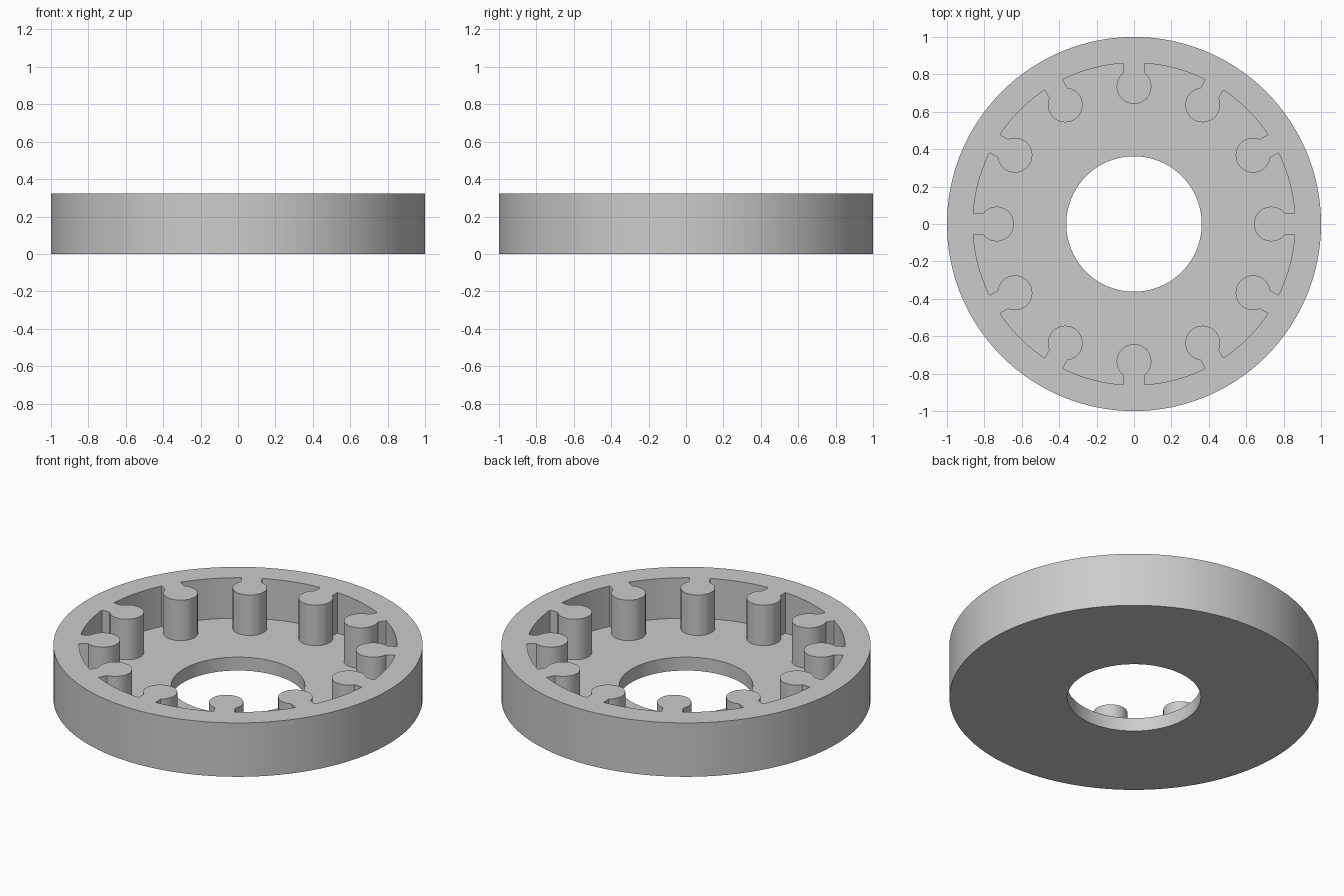
import bpy, bmesh
from math import sin, cos, pi, asin, sqrt
from mathutils import Matrix, Vector

if "Cube" in bpy.data.objects:
    bpy.data.objects.remove(bpy.data.objects["Cube"])

HEIGHT, FLOOR = 0.322, 0.08
OUTER, POCKET, BORE = 1.0, 0.861, 0.362
PINS, PIN_CENTRE, PIN_RADIUS, NECK = 12, 0.735, 0.093, 0.056


def arc(radius, start, end, steps):
    """Points on an arc about the origin, both ends included."""
    angles = [start + (end - start) * i / steps for i in range(steps + 1)]
    return [Vector((radius * cos(a), radius * sin(a), 0)) for a in angles]


def pocket_outline():
    """Round pocket edge broken by necked round pins pointing inwards."""
    half = asin(NECK / POCKET)
    root = asin(NECK / PIN_RADIUS)
    pin = arc(PIN_RADIUS, 2 * pi - root, root, 28)
    pin = [p + Vector((PIN_CENTRE, 0, 0)) for p in pin]
    segment = pin + arc(POCKET, half, 2 * pi / PINS - half, 12)
    points = []
    for i in range(PINS):
        turn = Matrix.Rotation(2 * pi * i / PINS, 3, 'Z')
        points += [turn @ p for p in segment]
    return points


bm = bmesh.new()


def wall(points, low, high):
    """Upright wall along a closed outline; returns its two edge loops."""
    rings = [[bm.verts.new((p.x, p.y, z)) for p in points] for z in (low, high)]
    n = len(points)
    for i in range(n):
        j = (i + 1) % n
        bm.faces.new((rings[0][i], rings[0][j], rings[1][j], rings[1][i]))
    return [[bm.edges.get((r[i], r[(i + 1) % n])) for i in range(n)] for r in rings]


# Walls: outer rim, pinned pocket and central bore
rim_low, rim_high = wall(arc(OUTER, 0, 2 * pi, 128)[:-1], 0, HEIGHT)
pocket_low, pocket_high = wall(pocket_outline(), FLOOR, HEIGHT)
bore_low, bore_high = wall(arc(BORE, 0, 2 * pi, 96)[:-1], 0, FLOOR)

# Flat faces: top of rim and pins, pocket floor, underside
for loops in (rim_high + pocket_high, pocket_low + bore_high, rim_low + bore_low):
    bmesh.ops.triangle_fill(bm, edges=loops, use_beauty=True)
bmesh.ops.recalc_face_normals(bm, faces=bm.faces)

mesh = bpy.data.meshes.new("pinned_ring")
bm.to_mesh(mesh)
bm.free()
ring = bpy.data.objects.new("pinned_ring", mesh)
bpy.context.collection.objects.link(ring)

# Plain grey material
grey = bpy.data.materials.new("grey")
grey.use_nodes = True
colour = (0.6, 0.6, 0.6, 1)
grey.diffuse_color = colour
grey.node_tree.nodes["Principled BSDF"].inputs["Base Color"].default_value = colour
mesh.materials.append(grey)

bpy.context.view_layer.objects.active = ring
ring.select_set(True)
bpy.ops.object.shade_smooth_by_angle(angle=pi / 6)
